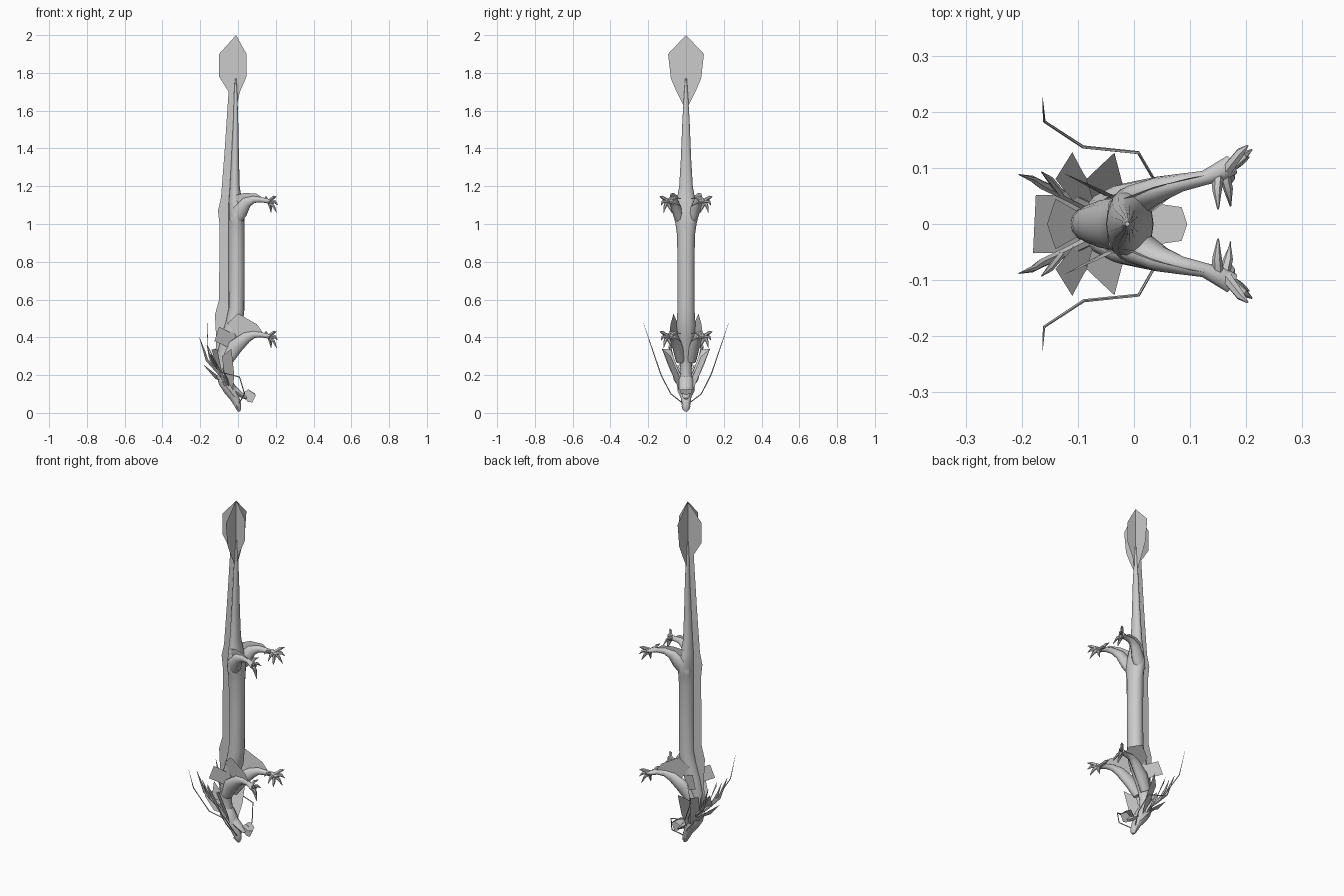
import bpy, bmesh, math
from mathutils import Vector

grey = bpy.data.materials.new("plain grey")
grey.diffuse_color = (0.6, 0.6, 0.6, 1)


def finish(name, bm, smooth=True):
    bmesh.ops.recalc_face_normals(bm, faces=bm.faces)
    me = bpy.data.meshes.new(name)
    bm.to_mesh(me)
    bm.free()
    me.materials.append(grey)
    ob = bpy.data.objects.new(name, me)
    bpy.context.collection.objects.link(ob)
    if smooth:
        bpy.ops.object.select_all(action='DESELECT')
        ob.select_set(True)
        bpy.context.view_layer.objects.active = ob
        bpy.ops.object.shade_smooth_by_angle(angle=math.radians(50))
    return ob


def loft(bm, rows, sides=10):
    """Skin rings along a path; each row is x, y, z, half width, half depth."""
    pts = [Vector(r[:3]) for r in rows]
    rings = []
    for i, r in enumerate(rows):
        t = (pts[min(i + 1, len(pts) - 1)] - pts[max(i - 1, 0)]).normalized()
        ref = Vector((0, 1, 0)) if abs(t.y) < 0.85 else Vector((1, 0, 0))
        side = (ref - t * ref.dot(t)).normalized()
        up = t.cross(side)
        ring = []
        for k in range(sides):
            a = 2 * math.pi * k / sides
            ring.append(bm.verts.new(pts[i] + side * math.cos(a) * r[3]
                                     + up * math.sin(a) * r[4]))
        rings.append(ring)
    for a, b in zip(rings, rings[1:]):
        for k in range(sides):
            j = (k + 1) % sides
            bm.faces.new((a[k], a[j], b[j], b[k]))
    bm.faces.new(rings[0])
    bm.faces.new(rings[-1])


def tube(name, rows, sides=10):
    bm = bmesh.new()
    loft(bm, rows, sides)
    return finish(name, bm)


def plate(name, *polys):
    bm = bmesh.new()
    for poly in polys:
        bm.faces.new([bm.verts.new(p) for p in poly])
    return finish(name, bm, False)


def flip(rows, s):
    return [(r[0], r[1] * s, *r[2:]) for r in rows]


# Long body from tail tip to neck: x, z, half width, half depth
body = [(-.012, 1.77, .004, .004), (-.012, 1.68, .011, .009), (-.012, 1.55, .019, .013),
        (-.015, 1.35, .027, .02), (-.017, 1.2, .036, .026), (-.014, 1.12, .05, .035),
        (-.008, 1.05, .067, .042), (-.007, 1.0, .056, .042), (-.007, .94, .047, .042),
        (-.007, .75, .045, .042), (-.008, .55, .045, .042), (-.02, .47, .05, .046),
        (-.047, .39, .045, .044), (-.072, .3, .035, .039), (-.08, .24, .03, .034),
        (-.07, .18, .03, .03)]
tube("body", [(x, 0, z, w, d) for x, z, w, d in body], 16)

# Dorsal fin along the back and neck
outer = [(-.125, .25), (-.115, .38), (-.122, .52), (-.1, .6), (-.098, 1.0), (-.106, 1.07),
         (-.09, 1.14), (-.07, 1.4), (-.05, 1.7), (-.012, 1.77)]
inner = [(-.02, 1.5), (-.02, 1.1), (-.02, .55), (-.05, .4), (-.08, .26)]
plate("dorsal_fin", [(x, 0, z) for x, z in outer + inner])

# Crossed tail tuft
plate("tail_tuft_wide", [(-.012, y, z) for y, z in
      [(0, 2), (-.095, 1.9), (-.08, 1.77), (-.05, 1.7), (0, 1.6),
       (.05, 1.7), (.08, 1.77), (.095, 1.9)]])
plate("tail_tuft_deep", [(x, 0, z) for x, z in
      [(-.01, 2), (-.1, 1.9), (-.1, 1.78), (-.05, 1.7), (-.012, 1.6),
       (.01, 1.7), (.045, 1.78), (.045, 1.9)]])

# Head: upper skull with snout, lower jaw, chin tuft
tube("skull", [(-.095, 0, .21, .024, .024), (-.07, 0, .17, .042, .038),
               (-.04, 0, .12, .042, .036), (-.018, 0, .08, .028, .026),
               (-.002, 0, .045, .023, .02), (.004, 0, .02, .018, .014),
               (.005, 0, .008, .008, .006)], 10)
tube("lower_jaw", [(-.05, 0, .15, .028, .02), (-.01, 0, .115, .026, .018),
                   (.025, 0, .09, .02, .012), (.045, 0, .075, .012, .006)], 8)
plate("chin_tuft", [(.02, -.022, .1), (.05, -.035, .125), (.085, -.03, .105),
                    (.095, 0, .095), (.085, .03, .105), (.05, .035, .125), (.02, .022, .1)],
      [(.02, 0, .1), (.05, 0, .06), (.075, 0, .055), (.095, 0, .095), (.055, 0, .125)])

# Mane plates behind the head
plate("head_mane", [(-.06, -.03, .16), (-.12, -.052, .18), (-.18, -.052, .25),
                    (-.175, .052, .25), (-.12, .052, .18), (-.06, .03, .16)],
      [(-.06, 0, .22), (-.14, -.045, .24), (-.155, 0, .32), (-.14, .045, .24)])


def leg(prefix, dx, dz, s, fin_lift):
    """One limb with foot, toes and trailing fin, on side s."""
    def place(rows):
        return [(r[0], r[1] * s, r[2] + dz, *r[3:]) for r in rows]
    upper = [(-.02 + dx, .03, 1.01 + dx * .5, .024, .03), (.01 + dx * .7, .045, 1.065, .028, .042),
             (.045, .062, 1.115, .023, .03), (.085, .074, 1.13, .016, .019),
             (.125, .082, 1.128, .013, .014), (.155, .094, 1.122, .018, .013),
             (.175, .106, 1.117, .018, .011)]
    bm = bmesh.new()
    loft(bm, place(upper), 10)
    # Outer toes and inward thumbs, each tapering to a claw
    toes = [((.165, .095, 1.122), (.19, .128, 1.142), (.203, .14, 1.145)),
            ((.17, .1, 1.118), (.195, .122, 1.118), (.21, .132, 1.1)),
            ((.168, .1, 1.115), (.188, .11, 1.095), (.205, .119, 1.06)),
            ((.165, .098, 1.115), (.173, .085, 1.088), (.175, .075, 1.06)),
            ((.15, .09, 1.122), (.148, .06, 1.138), (.15, .026, 1.135)),
            ((.16, .09, 1.118), (.168, .062, 1.118), (.172, .032, 1.095))]
    for a, b, c in toes:
        loft(bm, place([(*a, .011, .011), (*b, .0085, .0085), (*c, .0015, .0015)]), 6)
    finish(prefix + "_leg", bm)
    plate(prefix + "_leg_fin", place([(-.02 + dx, .045, 1.15 + fin_lift),
                                      (.035 + dx, .066, 1.165 + fin_lift * 1.9),
                                      (.1, .082, 1.16 + fin_lift * .6), (.135, .088, 1.135),
                                      (.08, .075, 1.12), (.01, .05, 1.09)]))


for s, side in ((1, "left"), (-1, "right")):
    leg("hind_" + side, 0, 0, s, 0)
    leg("front_" + side, -.035, -.715, s, .04)

    # Antler with a side prong
    tube("antler_" + side, flip([(-.07, .025, .18, .01, .01), (-.12, .05, .23, .009, .009),
                                 (-.165, .07, .28, .008, .008), (-.18, .08, .33, .006, .006),
                                 (-.205, .088, .4, .001, .001)], s), 6)
    tube("antler_prong_" + side, flip([(-.13, .055, .245, .007, .007), (-.15, .08, .3, .006, .006),
                                       (-.165, .093, .36, .001, .001)], s), 6)

    # Neck mane plate angled off the shoulder
    plate("neck_mane_" + side, flip([(-.1, .08, .455), (-.016, .042, .415),
                                     (-.037, .042, .34), (-.125, .09, .38)], s))

    # Cheek fins fanning outward
    plate("cheek_fin_" + side,
          flip([(-.05, .03, .11), (-.09, .09, .24), (-.11, .128, .34),
                (-.14, .08, .335), (-.1, .03, .2)], s),
          flip([(-.03, .028, .1), (-.02, .07, .2), (-.035, .127, .34),
                (-.085, .08, .3), (-.07, .03, .18)], s))
    # Ear
    tube("ear_" + side, flip([(-.05, .03, .14, .01, .006), (-.06, .055, .18, .012, .006),
                              (-.085, .075, .24, .001, .001)], s), 6)
    # Brow
    tube("brow_" + side, flip([(-.012, .02, .075, .005, .006), (-.045, .036, .12, .01, .01),
                               (-.085, .044, .165, .003, .003)], s), 6)
    # Nostril bump
    tube("nostril_" + side, flip([(-.012, .012, .055, .004, .004), (-.008, .016, .033, .008, .008),
                                  (.002, .014, .018, .003, .003)], s), 6)
    # Long whisker
    tube("whisker_" + side, flip([(.005, .015, .05, .003, .003), (.035, .08, .1, .003, .003),
                                  (.008, .127, .19, .003, .003), (-.09, .137, .215, .003, .003),
                                  (-.16, .183, .35, .0025, .0025),
                                  (-.163, .225, .475, .0005, .0005)], s), 5)
